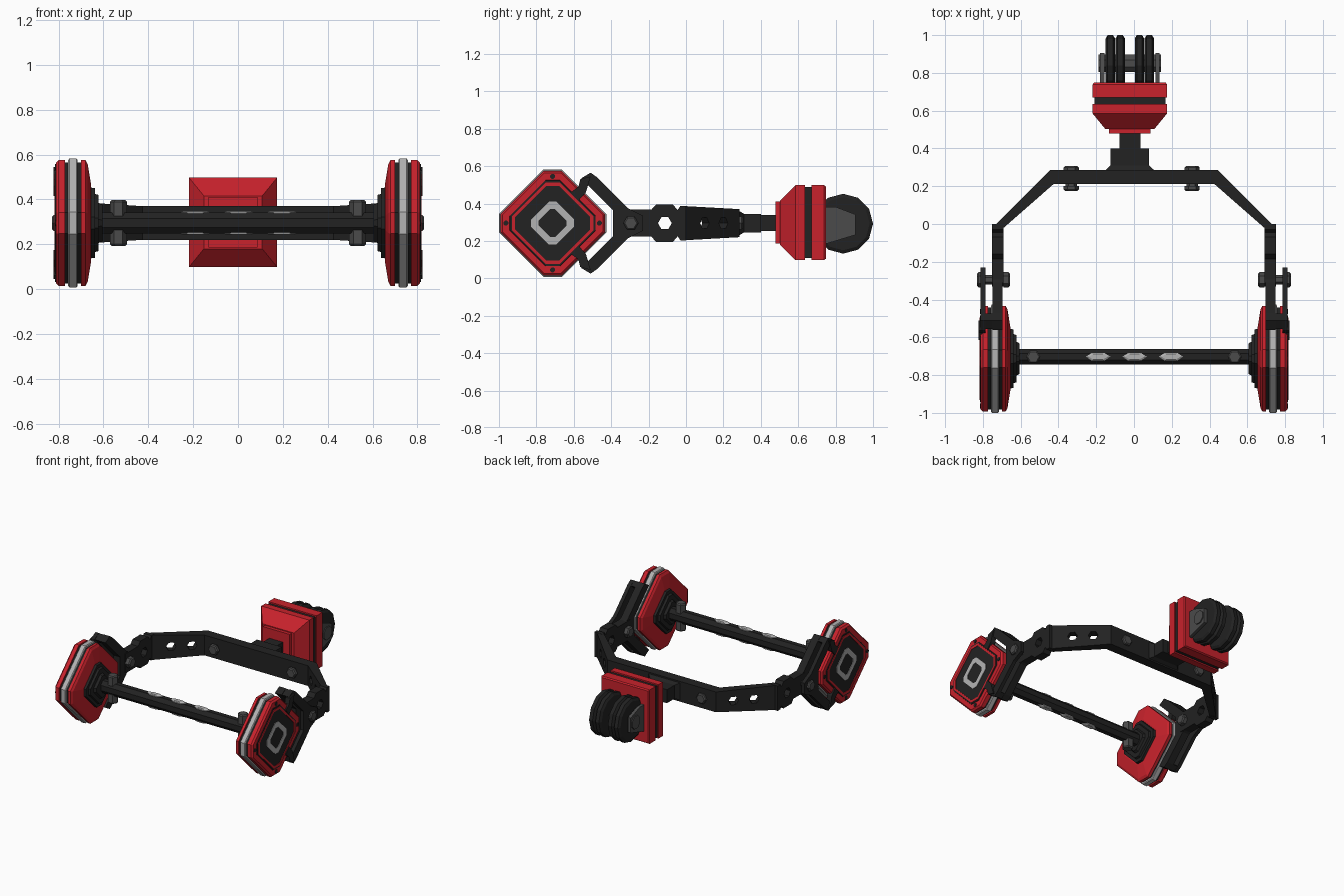
import bpy, bmesh
from math import sin, cos, pi
from mathutils import Matrix, Vector

if "Cube" in bpy.data.objects:
    bpy.data.objects.remove(bpy.data.objects["Cube"])

CZ, PY, MX = 0.295, -0.713, -0.022     # mid height, pad centre y, rear module centre x


def material(name, rgb):
    m = bpy.data.materials.new(name)
    m.diffuse_color = (*rgb, 1)
    m.use_nodes = True
    m.node_tree.nodes["Principled BSDF"].inputs["Base Color"].default_value = m.diffuse_color
    return m


BLACK = material("black", (0.016, 0.016, 0.016))
RED = material("red", (0.58, 0.016, 0.025))
LIGHT = material("light_grey", (0.45, 0.45, 0.45))
STEEL = material("dark_steel", (0.07, 0.07, 0.07))


def ngon(n, turn=0.5):
    return [(cos(2 * pi * (i + turn) / n), sin(2 * pi * (i + turn) / n)) for i in range(n)]


SQUARE = [(1, 1), (-1, 1), (-1, -1), (1, -1)]
K = 0.17
DIAMOND = [(1, K), (K, 1), (-K, 1), (-1, K), (-1, -K), (-K, -1), (K, -1), (1, -K)]
HEX, OCT = ngon(6, 0), ngon(8)


def mesh_from_rings(name, mat, rings, closed=False):
    """Skin a row of equal rings; cap the ends unless the row closes on itself."""
    bm = bmesh.new()
    rows = [[bm.verts.new(p) for p in r] for r in rings]
    n = len(rows[0])
    pairs = list(zip(rows, rows[1:])) + ([(rows[-1], rows[0])] if closed else [])
    for a, b in pairs:
        for i in range(n):
            j = (i + 1) % n
            bm.faces.new((a[i], a[j], b[j], b[i]))
    if not closed:
        bm.faces.new(rows[0])
        bm.faces.new(rows[-1])
    bmesh.ops.recalc_face_normals(bm, faces=bm.faces[:])
    me = bpy.data.meshes.new(name)
    bm.to_mesh(me)
    bm.free()
    me.materials.append(mat)
    ob = bpy.data.objects.new(name, me)
    bpy.context.collection.objects.link(ob)
    return ob


def place(axis, d, u, v):
    return {"x": (d, u, v), "y": (u, d, v), "z": (u, v, d)}[axis]


def loft(name, mat, axis, centre, section, stations, closed=False):
    """Stations are (distance, scale_u, scale_v) along the axis."""
    c = Vector(centre)
    rings = [[c + Vector(place(axis, d, u * su, v * sv)) for u, v in section]
             for d, su, sv in stations]
    return mesh_from_rings(name, mat, rings, closed)


def plate(name, mat, x0, x1, outline):
    """Outline in (y, z) given a thickness along x."""
    return mesh_from_rings(name, mat, [[(x, y, z) for y, z in outline] for x in (x0, x1)])


def bolt(name, axis, centre, half, r, shaft, head=0.035):
    st = [(-half, .8 * r), (-half + .008, r), (-half + head, r), (-half + head, shaft)]
    st += [(-d, s) for d, s in reversed(st)]
    return loft(name, STEEL, axis, centre, HEX, [(d, s, s) for d, s in st])


def cut(ob, cutters):
    bpy.context.view_layer.objects.active = ob
    for c in cutters:
        c.hide_render = True
        m = ob.modifiers.new("hole", "BOOLEAN")
        m.operation, m.solver, m.object = "DIFFERENCE", "EXACT", c
        bpy.ops.object.modifier_apply(modifier=m.name)
        bpy.data.objects.remove(c)


def mirror_z(half):
    return [(y, CZ + w) for y, w in half] + [(y, CZ - w) for y, w in reversed(half)]


# Rear band: straight back with two angled sides
stations = [(-.75, -.02, -.69, -.02, .092), (-.445, .285, -.425, .212, .075)]
stations += [(-a, b, -c, d, h) for a, b, c, d, h in reversed(stations)]
band = mesh_from_rings("rear_band", BLACK, [
    [(a, b, CZ - h), (c, d, CZ - h), (c, d, CZ + h), (a, b, CZ + h)] for a, b, c, d, h in stations])
cutters = []
for s in (-1, 1):
    for y in (0.08, 0.18):
        c = loft("hole_cutter", BLACK, "y", (0, 0, 0), HEX, [(-.1, .034, .034), (.1, .034, .034)])
        c.matrix_world = Matrix.Translation((s * (.69 - y), y, CZ)) @ Matrix.Rotation(-s * pi / 4, 4, "Z")
        cutters.append(c)
bpy.context.view_layer.update()
cut(band, cutters)

for s, side in ((-1, "left"), (1, "right")):
    # Padded disc: lofted diamond layers from inside to outside
    def layer(name, mat, st, closed=False):
        loft(f"{side}_{name}", mat, "x", (0, PY, CZ), DIAMOND,
             [(s * x, r, r) for x, r in st], closed)

    layer("pad_hub", BLACK, [(.605, .08), (.622, .09), (.622, .125), (.638, .13),
                             (.638, .155), (.67, .16)])
    layer("pad_inner_shell", RED, [(.655, .17), (.67, .262), (.68, .28), (.7, .28)])
    layer("pad_core", BLACK, [(.69, .27), (.78, .27)])
    layer("pad_rim", LIGHT, [(.715, .281), (.72, .287), (.752, .287), (.757, .281)])
    layer("pad_outer_shell", RED, [(.772, .28), (.8, .28), (.812, .268)])
    layer("face_panel", BLACK, [(.808, .232), (.815, .228)])
    layer("face_trim", RED, [(.81, .218), (.818, .218), (.818, .2), (.81, .2)], True)
    layer("face_ring", LIGHT, [(.81, .115), (.818, .115), (.818, .075), (.81, .075)], True)
    for i, (u, v) in enumerate(((1, 0), (-1, 0), (0, 1), (0, -1))):
        loft(f"{side}_face_rivet_{i}", BLACK, "x", (0, PY + u * .25, CZ + v * .25), OCT,
             [(s * .805, .014, .014), (s * .816, .014, .014)])

    # Side arm with a hex eyelet
    arm = plate(f"{side}_side_arm", BLACK, s * .69, s * .752, mirror_z([
        (0, .092), (-.03, .092), (-.045, .07), (-.07, .1), (-.16, .1), (-.185, .072), (-.33, .072)]))
    cut(arm, [loft("hole_cutter", BLACK, "x", (s * .72, -.113, CZ), HEX,
                   [(-.1, .037, .037), (.1, .037, .037)])])

    # Forked yoke: thick inner fork and thin outer fork with gripping tabs
    fork = [(-.25, .05), (-.31, .08), (-.475, .245), (-.51, .27), (-.56, .24), (-.39, .07)]
    plate(f"{side}_inner_fork", BLACK, s * .695, s * .75, mirror_z(fork))
    plate(f"{side}_outer_fork", BLACK, s * .785, s * .812, mirror_z(
        [(-.23, .04)] + fork[1:]))
    for t in (-1, 1):
        plate(f"{side}_fork_tab", BLACK, s * .785, s * .822, [
            (y, CZ + t * w) for y, w in ((-.51, .25), (-.565, .235), (-.575, .195), (-.615, .165),
                                         (-.575, .12), (-.535, .165))])
        plate(f"{side}_fork_bridge", BLACK, s * .7, s * .81, [
            (y, CZ + t * w) for y, w in ((-.475, .243), (-.51, .268), (-.555, .238), (-.52, .205))])
    bolt(f"{side}_pivot_bolt", "x", (s * .743, -.295, CZ), .087, .04, .026)

    # Bolts on the crossbar and the rear band
    bolt(f"{side}_crossbar_bolt", "z", (s * .533, -.703, CZ), .102, .038, .03, .07)
    bolt(f"{side}_band_bolt", "y", (s * .32 - .012, .24, CZ), .066, .04, .03, .028)

# Crossbar between the pads with hex studs above and below
loft("crossbar", BLACK, "x", (0, -.703, CZ), OCT, [(-.63, .044, .05), (.63, .044, .05)])
for x in (-.19, .003, .196):
    for t in (-1, 1):
        loft("crossbar_stud", LIGHT, "z", (x, -.703, CZ), HEX,
             [(t * .03, .065, .024), (t * .049, .065, .024), (t * .054, .05, .017)])

# Rear mount and stem
loft("rear_mount", BLACK, "y", (MX, 0, CZ), SQUARE,
     [(.22, .14, .072), (.275, .14, .07), (.31, .102, .05), (.4, .102, .05)])
loft("rear_stem", BLACK, "y", (MX, 0, CZ), SQUARE, [(.39, .056, .043), (.5, .056, .043)])

# Rear housing: flared red box split by a dark seam
loft("housing_front", RED, "y", (MX, 0, CZ + .003), SQUARE,
     [(.478, .105, .09), (.478, .11, .112), (.503, .11, .112), (.503, .13, .118),
      (.585, .197, .2), (.635, .197, .2)])
loft("housing_seam", BLACK, "y", (MX, 0, CZ + .003), SQUARE, [(.63, .188, .19), (.68, .188, .19)])
loft("housing_back", RED, "y", (MX, 0, CZ + .003), SQUARE,
     [(.67, .197, .2), (.738, .197, .2), (.748, .19, .193)])

# Rollers on an axle with side brackets
RY, RZ = .84, .292
for i, x in enumerate((-.103, -.051, .051, .103)):
    loft(f"roller_{i}", BLACK, "x", (MX + x, RY, RZ), ngon(12, 0),
         [(d, r, r) for d, r in ((-.025, .142), (-.014, .16), (.014, .16), (.025, .142))])
loft("roller_axle", STEEL, "x", (MX, RY + .01, RZ), OCT, [(-.165, .05, .05), (.165, .05, .05)])
for t in (-1, 1):
    plate("roller_bracket", STEEL, MX + t * .135, MX + t * .158, [
        (.74, RZ + .09), (.8, RZ + .09), (.905, RZ + .05), (.905, RZ - .06), (.74, RZ - .11)])
